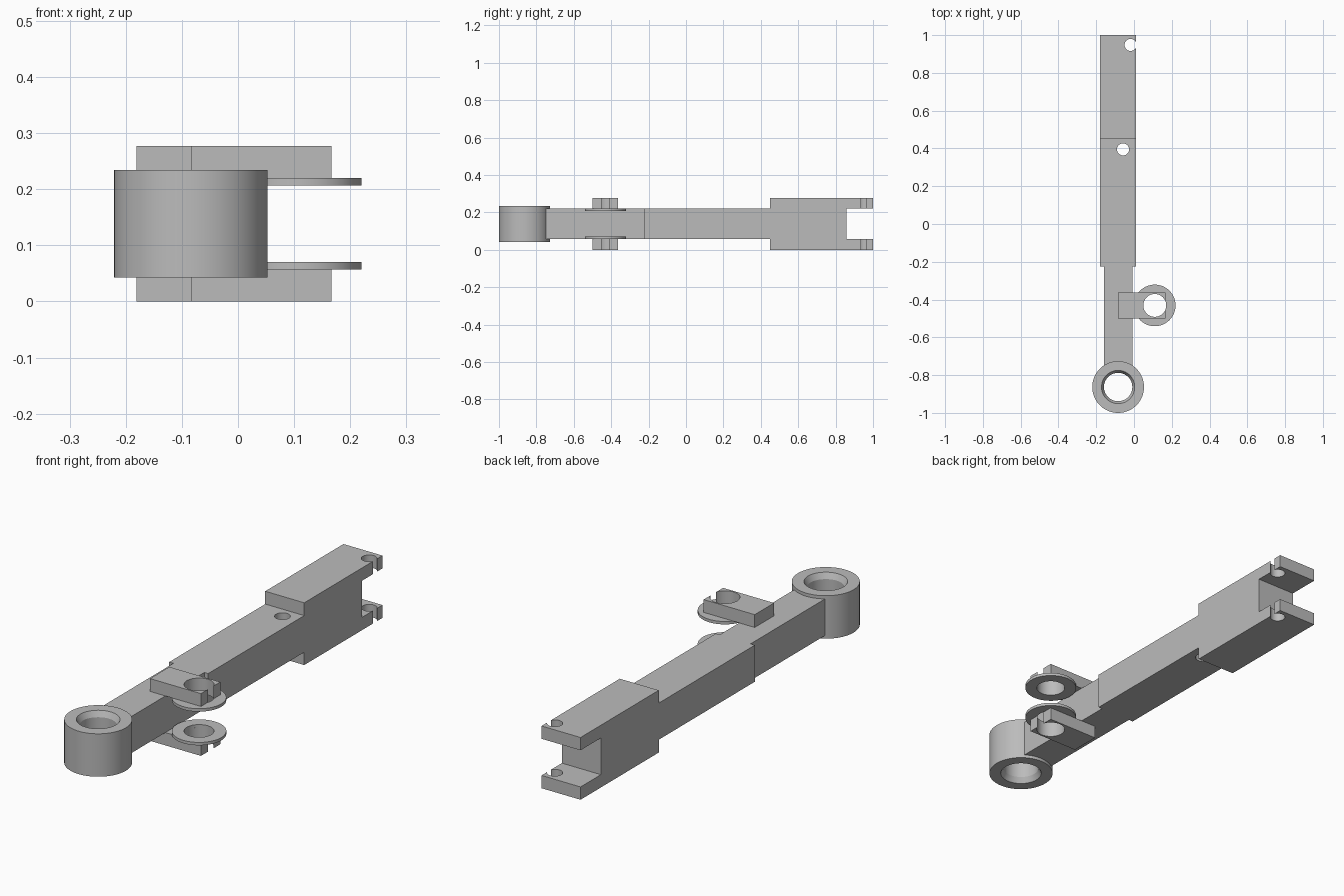
import bpy, bmesh, math
from mathutils import Matrix, Vector

cube = bpy.data.objects.get("Cube")
if cube:
    bpy.data.objects.remove(cube, do_unlink=True)

grey = bpy.data.materials.new("plain grey")
grey.use_nodes = True
colour = (0.5, 0.5, 0.5, 1)
grey.diffuse_color = colour
grey.node_tree.nodes["Principled BSDF"].inputs["Base Color"].default_value = colour

TOP, MID = 0.277, 0.1385      # overall height and the mirror plane
LOW, HIGH = 0.057, 0.22       # underside and top of the arm


def make(name, bm, smooth=False):
    bmesh.ops.recalc_face_normals(bm, faces=bm.faces)
    mesh = bpy.data.meshes.new(name)
    bm.to_mesh(mesh)
    bm.free()
    mesh.materials.append(grey)
    ob = bpy.data.objects.new(name, mesh)
    bpy.context.collection.objects.link(ob)
    if smooth:
        shade(ob)
    return ob


def shade(ob):
    bpy.ops.object.select_all(action='DESELECT')
    ob.select_set(True)
    bpy.context.view_layer.objects.active = ob
    bpy.ops.object.shade_smooth_by_angle(angle=math.radians(25))


def extrude_x(name, profile, x0, x1):
    """Extrude a (y, z) outline along x."""
    bm = bmesh.new()
    face = bm.faces.new([bm.verts.new((x0, y, z)) for y, z in profile])
    out = bmesh.ops.extrude_face_region(bm, geom=[face])["geom"]
    bmesh.ops.translate(bm, vec=(x1 - x0, 0, 0),
                        verts=[v for v in out if isinstance(v, bmesh.types.BMVert)])
    return make(name, bm)


def box(name, x0, x1, y0, y1, z0, z1):
    return extrude_x(name, [(y0, z0), (y1, z0), (y1, z1), (y0, z1)], x0, x1)


def ring(name, centre, profile, steps=64):
    """Turn a closed (radius, z) outline around a vertical axis."""
    bm = bmesh.new()
    verts = [bm.verts.new((r, 0, z)) for r, z in profile]
    edges = [bm.edges.new((verts[i - 1], v)) for i, v in enumerate(verts)]
    bmesh.ops.spin(bm, geom=verts + edges, cent=(0, 0, 0), axis=(0, 0, 1),
                   angle=math.tau, steps=steps, use_duplicate=False)
    bmesh.ops.remove_doubles(bm, verts=bm.verts, dist=1e-5)
    bmesh.ops.translate(bm, vec=(*centre, 0), verts=bm.verts)
    return make(name, bm, True)


def drill(ob, x, y, radius):
    """Cut a vertical hole right through a part."""
    bm = bmesh.new()
    bmesh.ops.create_cone(bm, cap_ends=True, segments=48, radius1=radius,
                          radius2=radius, depth=1,
                          matrix=Matrix.Translation(Vector((x, y, MID))))
    cutter = make("hole_cutter", bm)
    cutter.hide_render = True
    mod = ob.modifiers.new("hole", 'BOOLEAN')
    mod.operation, mod.solver, mod.object = 'DIFFERENCE', 'EXACT', cutter
    bpy.context.view_layer.objects.active = ob
    bpy.ops.object.modifier_apply(modifier=mod.name)
    bpy.data.objects.remove(cutter, do_unlink=True)
    shade(ob)


# Forked block at the back
fork = extrude_x("fork_block", [(0.45, 0), (1, 0), (1, LOW), (0.857, LOW),
                                (0.857, HIGH), (1, HIGH), (1, TOP), (0.45, TOP)],
                 -0.181, 0.011)
drill(fork, -0.018, 0.948, 0.032)

# Wide and narrow arm sections
wide = box("wide_arm", -0.181, 0.011, -0.225, 0.45, LOW, HIGH)
drill(wide, -0.058, 0.395, 0.032)
box("narrow_arm", -0.16, -0.008, -0.765, -0.225, LOW, HIGH)

# Bearing sleeve with chamfered bore
z0, z1, chamfer = 0.043, 0.234, 0.025
ring("bearing_sleeve", (-0.084, -0.863),
     [(0.137, z0), (0.137, z1), (0.088, z1), (0.075, z1 - chamfer),
      (0.075, z0 + chamfer), (0.088, z0)], 96)

# Side lugs and washers, mirrored top and bottom
pin = (0.11, -0.431)
for side, a, b, wa, wb in (("lower", 0, LOW, LOW, 0.07),
                           ("upper", HIGH, TOP, 0.207, HIGH)):
    lug = box(side + "_lug", -0.084, 0.167, -0.499, -0.363, a, b)
    drill(lug, *pin, 0.0605)
    ring(side + "_washer", pin, [(0.0605, wa), (0.11, wa), (0.11, wb), (0.0605, wb)])
